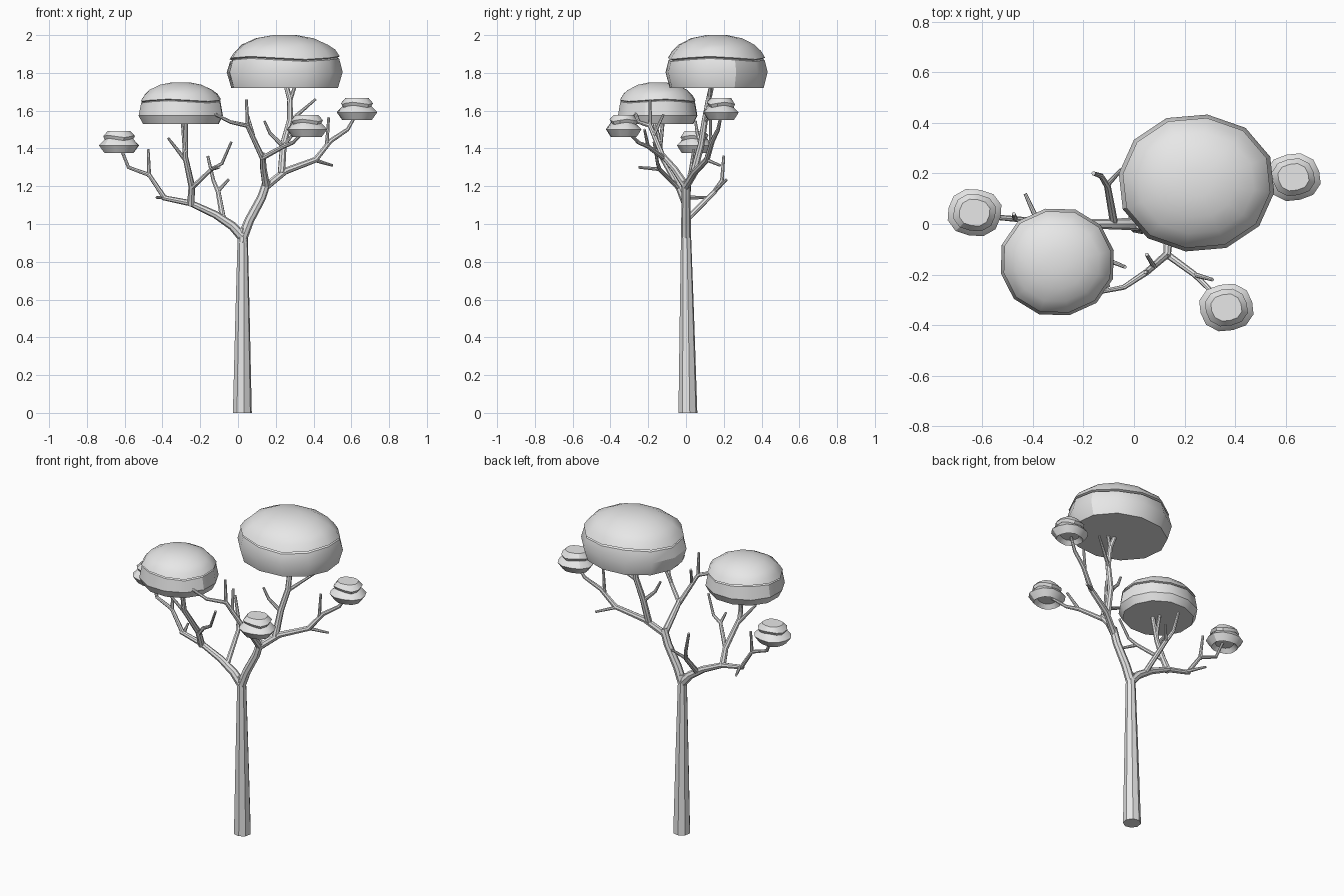
import bpy
import bmesh
import math

if "Cube" in bpy.data.objects:
    bpy.data.objects.remove(bpy.data.objects["Cube"])

clay = bpy.data.materials.new("light_grey")
clay.use_nodes = True
clay.diffuse_color = (.8, .8, .8, 1)
clay.node_tree.nodes["Principled BSDF"].inputs["Base Color"].default_value = (.8, .8, .8, 1)


def finish(obj, angle):
    """Give the part its colour and smooth shading with sharp creases."""
    if not obj.data.materials:
        obj.data.materials.append(clay)
    bpy.ops.object.select_all(action="DESELECT")
    obj.select_set(True)
    bpy.context.view_layer.objects.active = obj
    if obj.type == "CURVE":
        bpy.ops.object.convert(target="MESH")
    bpy.ops.object.shade_smooth_by_angle(angle=math.radians(angle))


def limb(name, thick, thin, *points):
    """Tapered eight-sided tube through the given points."""
    curve = bpy.data.curves.new(name, "CURVE")
    curve.dimensions = "3D"
    curve.bevel_depth = 1
    curve.bevel_resolution = 2
    curve.use_fill_caps = True
    spline = curve.splines.new("POLY")
    spline.points.add(len(points) - 1)
    last = len(points) - 1
    for i, (vertex, place) in enumerate(zip(spline.points, points)):
        vertex.co = (*place, 1)
        vertex.radius = thick + (thin - thick) * i / last
    obj = bpy.data.objects.new(name, curve)
    bpy.context.collection.objects.link(obj)
    finish(obj, 40)


def canopy(name, centre, size, bottom, height, profile, power, turn, wave, sides=12):
    """Rounded leaf cushion: stacked rings with an overhanging cap."""
    bm = bmesh.new()
    rings = []
    for ratio, level in profile:
        ring = []
        for i in range(sides):
            a = math.tau * i / sides
            c, s = math.cos(a), math.sin(a)
            r = ratio * (abs(c) ** power + abs(s) ** power) ** (-1 / power)
            b = a + math.radians(turn)
            lift = wave * math.cos(3 * a) if 0.5 < level < 0.8 else 0
            ring.append(bm.verts.new((centre[0] + size[0] * r * math.cos(b),
                                      centre[1] + size[1] * r * math.sin(b),
                                      bottom + height * level + lift)))
        rings.append(ring)
    for low, high in zip(rings, rings[1:]):
        for i in range(sides):
            j = (i + 1) % sides
            bm.faces.new((low[i], low[j], high[j], high[i]))
    bm.faces.new(rings[0][::-1])
    bm.faces.new(rings[-1])
    mesh = bpy.data.meshes.new(name)
    bm.to_mesh(mesh)
    bm.free()
    obj = bpy.data.objects.new(name, mesh)
    bpy.context.collection.objects.link(obj)
    finish(obj, 32)


# Trunk and its crotch
limb("trunk", .051, .027, (.023, .01, 0), (.024, .005, .5), (.025, 0, .95))
limb("trunk_crotch", .027, .022, (.025, 0, .9), (.025, 0, .98))

# Left side: main limb and its end twigs
limb("left_limb", .027, .013, (.025, 0, .93), (-.03, 0, .99), (-.12, 0, 1.05),
     (-.25, 0, 1.11), (-.4, .01, 1.14))
limb("left_end", .013, .008, (-.39, .01, 1.14), (-.47, .02, 1.26), (-.58, .03, 1.3),
     (-.62, .04, 1.4))
limb("left_end_spike", .011, .007, (-.47, .02, 1.25), (-.475, .04, 1.395))
limb("left_end_stub", .011, .007, (-.38, .01, 1.14), (-.43, .12, 1.14))

# Left side: twigs at the back
limb("back_twig", .016, .008, (-.08, .01, 1.03), (-.105, .15, 1.17), (-.13, .19, 1.23),
     (-.16, .2, 1.36))
limb("back_twig_fork", .011, .007, (-.11, .15, 1.17), (-.05, .215, 1.235))

# Left side: stem under the middle canopy
limb("middle_stem", .02, .012, (-.25, 0, 1.1), (-.245, -.04, 1.2), (-.28, -.13, 1.36),
     (-.275, -.17, 1.56))
limb("middle_stem_fork", .012, .009, (-.28, -.14, 1.38), (-.295, -.12, 1.56))
limb("middle_stem_twig", .012, .007, (-.28, -.12, 1.34), (-.37, -.16, 1.455))
limb("front_twig", .013, .007, (-.245, -.04, 1.19), (-.14, -.14, 1.29),
     (-.085, -.15, 1.32), (-.035, -.17, 1.435))
limb("front_twig_fork", .01, .007, (-.14, -.14, 1.29), (-.1, -.25, 1.3))

# Right side: main limb and the outer branch
limb("right_limb", .027, .022, (.025, 0, .93), (.06, 0, 1.02), (.125, 0, 1.14), (.155, 0, 1.23))
limb("outer_branch", .021, .008, (.15, 0, 1.2), (.25, .05, 1.28), (.41, .11, 1.34),
     (.49, .14, 1.44), (.58, .17, 1.5), (.62, .185, 1.57))
limb("outer_spike", .01, .007, (.47, .13, 1.42), (.48, .13, 1.565))
limb("outer_stub", .011, .007, (.4, .11, 1.34), (.5, .18, 1.31))

# Right side: stem under the large canopy
limb("tall_stem", .02, .013, (.23, .04, 1.27), (.24, .08, 1.42), (.275, .1, 1.55),
     (.275, .12, 1.66), (.25, .14, 1.75))
limb("tall_stem_fork", .012, .009, (.275, .12, 1.65), (.305, .13, 1.74))
limb("tall_stem_right_twig", .012, .007, (.27, .1, 1.54), (.41, .18, 1.66))
limb("tall_stem_left_twig", .012, .007, (.24, .08, 1.41), (.17, .06, 1.48), (.14, .05, 1.545))

# Right side: branch reaching forward, split in two
limb("front_branch", .021, .015, (.15, 0, 1.2), (.135, -.06, 1.29), (.13, -.13, 1.37))
limb("front_branch_left", .015, .008, (.13, -.12, 1.35), (.05, -.19, 1.52),
     (-.04, -.25, 1.54), (-.14, -.27, 1.59))
limb("front_branch_spike", .011, .007, (.05, -.19, 1.51), (.045, -.19, 1.66))
limb("front_branch_twig", .01, .007, (.08, -.17, 1.47), (.05, -.12, 1.58))
limb("front_branch_right", .014, .008, (.13, -.12, 1.35), (.24, -.2, 1.41),
     (.29, -.25, 1.43), (.35, -.31, 1.49))
limb("front_branch_stub", .01, .007, (.24, -.2, 1.41), (.31, -.22, 1.5))

# Leaf canopies
dome = ((.95, .57), (.87, .7), (.74, .82), (.5, .94), (.2, 1))
large = ((.92, 0), (1, .3), (.94, .53), (.9, .55)) + dome
middle = ((.9, 0), (1, .2), (.94, .53), (.9, .55)) + dome
small = ((.5, .2), (.72, 0), (1, .35), (.74, .6), (.7, .62), (.79, .76), (.57, 1))
canopy("large_canopy", (.247, .162), (.31, .273), 1.72, .28, large, 2.1, -8, .008)
canopy("middle_canopy", (-.303, -.15), (.228, .215), 1.53, .22, middle, 2.1, 12, .006)
for name, centre, bottom, turn in (("left_tuft", (-.63, .045), 1.375, -12),
                                   ("right_tuft", (.63, .185), 1.55, 15),
                                   ("front_tuft", (.365, -.33), 1.46, 14)):
    canopy(name, centre, (.105, .092), bottom, .117, small, 2.6, turn, .006)
